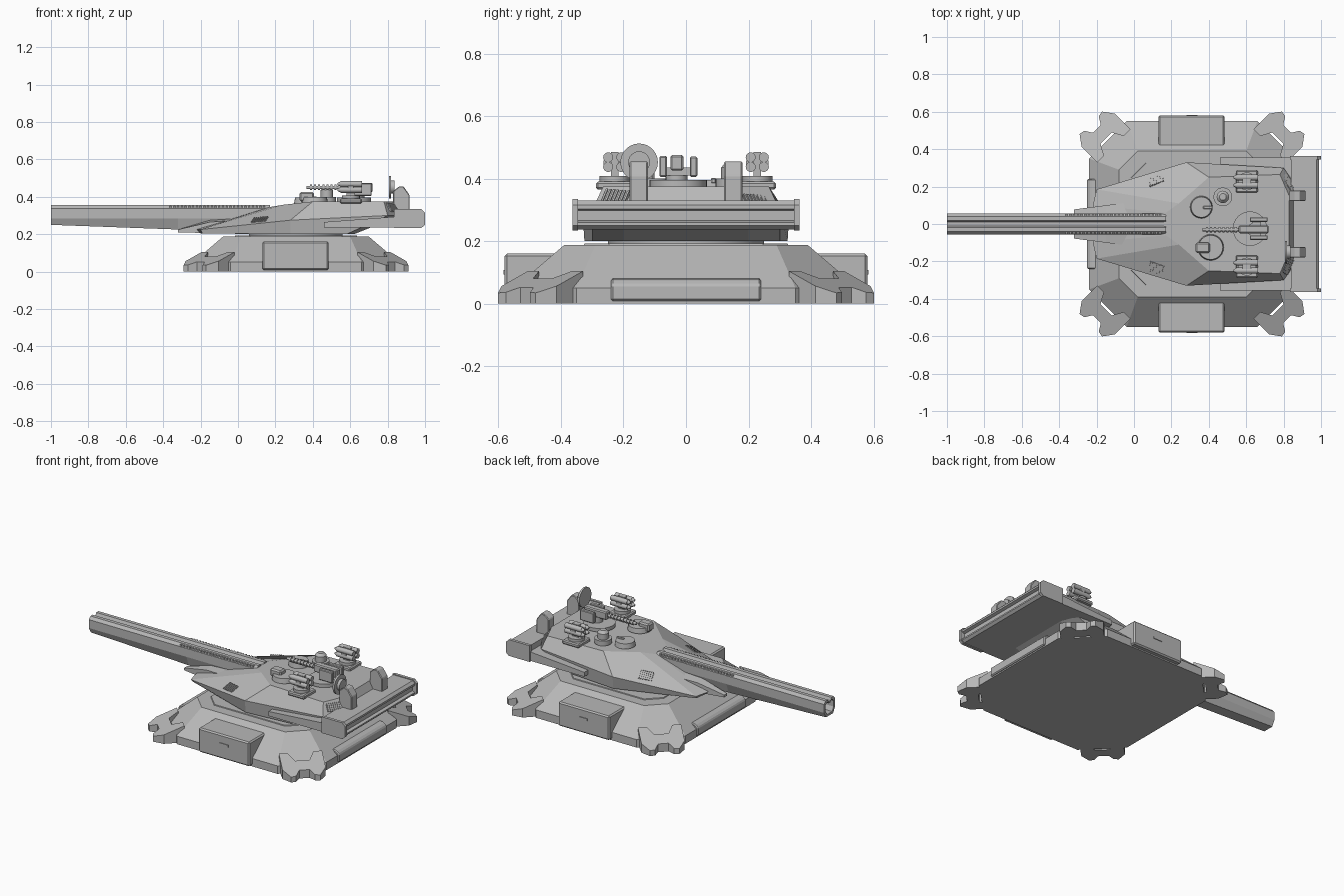
import bpy, bmesh, math
from mathutils import Vector, Matrix
from mathutils.bvhtree import BVHTree

if "Cube" in bpy.data.objects:
    bpy.data.objects.remove(bpy.data.objects["Cube"], do_unlink=True)

steel = bpy.data.materials.new("steel_grey")
steel.use_nodes = True
GREY = (0.48, 0.48, 0.48, 1)
steel.diffuse_color = GREY
steel.node_tree.nodes["Principled BSDF"].inputs["Base Color"].default_value = GREY

CX = 0.31  # centre of the base and turning ring


def finish(name, bm, bevel=0, smooth=False):
    bmesh.ops.recalc_face_normals(bm, faces=bm.faces)
    mesh = bpy.data.meshes.new(name)
    bm.to_mesh(mesh)
    bm.free()
    mesh.materials.append(steel)
    ob = bpy.data.objects.new(name, mesh)
    bpy.context.collection.objects.link(ob)
    if bevel:
        mod = ob.modifiers.new("bevel", "BEVEL")
        mod.width, mod.segments = bevel, 1
    if smooth:
        bpy.ops.object.select_all(action="DESELECT")
        ob.select_set(True)
        bpy.context.view_layer.objects.active = ob
        bpy.ops.object.shade_smooth_by_angle(angle=math.radians(35))
    return ob


def loft(name, rings, bevel=0):
    """Skin equal-length rings and cap both ends."""
    bm = bmesh.new()
    loops = [[bm.verts.new(p) for p in ring] for ring in rings]
    n = len(loops[0])
    for a, b in zip(loops, loops[1:]):
        for i in range(n):
            j = (i + 1) % n
            bm.faces.new((a[i], a[j], b[j], b[i]))
    bm.faces.new(loops[0])
    bm.faces.new(loops[-1])
    return finish(name, bm, bevel)


def slab(name, profile, y0, y1, bevel=0):
    """Extrude an x-z profile along y."""
    return loft(name, [[(x, y, z) for x, z in profile] for y in (y0, y1)], bevel)


def box(name, x, y, z, bevel=0):
    """Box from (min, max) pairs."""
    return slab(name, [(x[0], z[0]), (x[1], z[0]), (x[1], z[1]), (x[0], z[1])], *y, bevel)


def cyl(name, centre, r, depth, axis="Z", r2=None, sides=24):
    bm = bmesh.new()
    bmesh.ops.create_cone(bm, cap_ends=True, segments=sides, radius1=r,
                          radius2=r if r2 is None else r2, depth=depth)
    turn = {"X": Matrix.Rotation(math.pi / 2, 4, "Y"),
            "Y": Matrix.Rotation(math.pi / 2, 4, "X"), "Z": Matrix()}[axis]
    bm.transform(Matrix.Translation(centre) @ turn)
    return finish(name, bm, smooth=True)


def octagon(half, cut, z):
    c = half - cut
    quarter = [(half, c), (c, half)]
    pts = quarter + [(-y, x) for x, y in quarter]
    pts += [(-x, -y) for x, y in pts]
    return [(CX + x, y, z) for x, y in pts]


def both(half):
    """Mirror half a ring across y = 0."""
    return list(half) + [(x, -y, z) for x, y, z in reversed(half)]


# Base
loft("base", [octagon(0.55, 0.2, 0.0), octagon(0.55, 0.2, 0.05), octagon(0.39, 0.1, 0.187)])
loft("base_step", [octagon(0.33, 0.08, 0.18), octagon(0.325, 0.08, 0.192)])
cyl("turning_ring", (CX, 0, 0.195), 0.25, 0.04, sides=40)

# Storage boxes on both flanks and sloping end plates
for s, side in ((1, "left"), (-1, "right")):
    box(f"{side}_storage_box", (0.13, 0.485), sorted((s * 0.4, s * 0.58)), (0.008, 0.16), 0.008)
    box(f"{side}_box_handle", (0.28, 0.34), sorted((s * 0.57, s * 0.584)), (0.093, 0.107))
    end = [(CX + s * u, z) for u, z in ((0.45, 0.008), (0.56, 0.008), (0.56, 0.06), (0.54, 0.078), (0.45, 0.085))]
    slab(f"{side}_end_plate", end, -0.24, 0.24, 0.006)

# Claw feet on the four diagonals
claw = [(0.72, 0.03), (0.76, 0.055), (0.765, 0.085), (0.71, 0.125),
        (0.59, 0.125), (0.59, 0.075), (0.65, 0.042)]
claw += [(u, -v) for u, v in reversed(claw)]
for k in range(4):
    spin = Matrix.Translation((CX, 0, 0)) @ Matrix.Rotation(math.pi * (0.25 + k / 2), 4, "Z")
    loft(f"foot_{k + 1}", [[spin @ Vector((u, v, 0)) for u, v in claw],
                           [spin @ Vector((u, v, 0.1 - 0.4 * (u - 0.6))) for u, v in claw]])

# Turret hull
lower = [(-0.2, 0.1, 0.205), (-0.19, 0.17, 0.205), (0.28, 0.325, 0.2), (0.58, 0.3, 0.2), (0.62, 0.2, 0.2)]
shoulder = [(-0.22, 0.1, 0.225), (-0.2, 0.185, 0.225), (0.28, 0.33, 0.275), (0.8, 0.3, 0.3), (0.87, 0.2, 0.3)]
upper = [(0.17, 0.06, 0.345), (0.24, 0.11, 0.357), (0.4, 0.25, 0.375), (0.78, 0.265, 0.375), (0.83, 0.15, 0.375)]
hull = loft("turret_hull", [both(lower), both(shoulder), both(upper)])

# Cheek prongs beside the gun
for s, side in ((1, "left"), (-1, "right")):
    prong = [(-0.32, 0.21), (-0.32, 0.225), (-0.15, 0.275), (0.08, 0.29), (0.08, 0.21)]
    loft(f"{side}_prong", [[(x, s * 0.05, z) for x, z in prong],
                           [(x, s * (0.1 + 0.13 * max(x + 0.15, -0.2)), z - 0.01 * (x > -0.3)) for x, z in prong]])

# Louvred vents laid on the hull facets
tree = BVHTree.FromObject(hull, bpy.context.evaluated_depsgraph_get())
for s, side in ((1, "left"), (-1, "right")):
    for label, x, y, along, w, h in (("front", 0.115, 0.235, (0.95, 0.3, 0), 0.085, 0.055),
                                     ("rear", 0.825, 0.225, (0.55, -0.85, 0), 0.09, 0.05)):
        spot, n, _, _ = tree.ray_cast(Vector((x, s * y, 1)), Vector((0, 0, -1)))
        a = Vector((along[0], s * along[1], 0))
        a = (a - n * a.dot(n)).normalized()
        frame = Matrix((a, n.cross(a), n)).transposed().to_4x4()
        frame.translation = spot
        bm = bmesh.new()
        parts = [(0, w, h, 0.004)] + [((i - 3) / 7 * w, w / 14, h, 0.012) for i in range(7)]
        for off, sx, sy, sz in parts:
            bmesh.ops.create_cube(bm, size=1, matrix=frame @ Matrix.Translation((off, 0, 0))
                                  @ Matrix.Diagonal((sx, sy, sz, 1)))
        finish(f"{side}_{label}_vent", bm)


# Main gun with a grooved top and hollow muzzle
def gun_ring(x, low, k=1):
    half = [(0.01, 0.338), (0.018, 0.355), (0.04, 0.355), (0.055, 0.338), (0.055, 0.285), (0.035, low)]
    return both([(x, y * k, 0.3 + (z - 0.3) * k) for y, z in half])


loft("main_gun", [gun_ring(0.17, 0.215), gun_ring(-0.32, 0.225), gun_ring(-1, 0.25),
                  gun_ring(-1, 0.25, 0.72), gun_ring(-0.93, 0.25, 0.72)])
for s, side in ((1, "left"), (-1, "right")):
    bm = bmesh.new()
    for i in range(26):
        bmesh.ops.create_cube(bm, size=1, matrix=Matrix.Translation((-0.36 + i * 0.02, s * 0.048, 0.345))
                              @ Matrix.Diagonal((0.01, 0.012, 0.014, 1)))
    finish(f"{side}_gun_cooling_slats", bm)

# Rear overhang and grooved rear bar
slab("rear_overhang", [(0.46, 0.237), (0.46, 0.265), (0.86, 0.295), (0.86, 0.237)], -0.355, 0.355)
slab("rear_bar", [(0.84, 0.237), (0.84, 0.33), (0.975, 0.33), (0.99, 0.315), (0.99, 0.303), (0.972, 0.297),
                  (0.972, 0.265), (0.99, 0.259), (0.99, 0.25), (0.975, 0.237)], -0.35, 0.35)
cap = [(0.835, 0.233), (0.835, 0.335), (0.98, 0.335), (1.0, 0.315), (1.0, 0.25), (0.98, 0.233)]
for s, side in ((1, "left"), (-1, "right")):
    slab(f"{side}_bar_end", cap, s * 0.345, s * 0.363)
    # Upright housings on the bar
    slab(f"{side}_housing", [(0.83, 0.3), (0.83, 0.43), (0.86, 0.455), (0.885, 0.455), (0.917, 0.41), (0.917, 0.3)],
         s * 0.122, s * 0.18, 0.004)

    # Four-tube launchers
    y = s * 0.228
    box(f"{side}_launcher_pad", (0.545, 0.662), (y - 0.06, y + 0.06), (0.365, 0.39), 0.006)
    cyl(f"{side}_launcher_turntable", (0.603, y, 0.398), 0.048, 0.02)
    box(f"{side}_launcher_post", (0.58, 0.626), (y - 0.012, y + 0.012), (0.4, 0.485))
    box(f"{side}_launcher_bracket", (0.588, 0.618), (y - 0.036, y + 0.036), (0.445, 0.458))
    for dy in (-0.021, 0.021):
        for z in (0.437, 0.468):
            cyl(f"{side}_launch_tube", (0.605, y + dy, z), 0.016, 0.115, "X", sides=14)
            cyl(f"{side}_tube_tip", (0.54, y + dy, z), 0.006, 0.018, "X", 0.014, 14)

# Searchlight
cyl("searchlight", (0.812, -0.15, 0.452), 0.06, 0.012, "X", sides=28)
cyl("searchlight_back", (0.826, -0.15, 0.452), 0.035, 0.02, "X")

# Roof machine gun
cyl("gun_mount_ring", (0.62, -0.025, 0.385), 0.092, 0.022, sides=32)
cyl("gun_mount_pivot", (0.64, -0.03, 0.41), 0.035, 0.04)
box("machine_gun_body", (0.56, 0.72), (-0.05, -0.008), (0.425, 0.475), 0.006)
for y, z in ((0.012, 0.47), (-0.085, 0.472)):
    box("machine_gun_side_box", (0.62, 0.715), (y, y + 0.024), (0.405, z), 0.004)
box("machine_gun_cradle", (0.63, 0.68), (-0.08, 0.025), (0.41, 0.435))
cyl("machine_gun_barrel", (0.465, -0.03, 0.45), 0.009, 0.2, "X", sides=12)
for i in range(8):
    cyl("barrel_jacket_ring", (0.39 + i * 0.022, -0.03, 0.45), 0.015, 0.011, "X", sides=12)

# Hatches and sights
cyl("left_hatch", (0.36, 0.09, 0.38), 0.06, 0.03, r2=0.055)
box("left_hatch_lever", (0.37, 0.42), (0.08, 0.096), (0.385, 0.402), 0.003)
cyl("sight_ring", (0.475, 0.145, 0.385), 0.05, 0.03)
cyl("sight_drum", (0.475, 0.145, 0.415), 0.033, 0.04)
cyl("sight_cap", (0.475, 0.145, 0.443), 0.033, 0.016, r2=0.018)
cyl("right_hatch", (0.41, -0.125, 0.385), 0.07, 0.03, r2=0.065)
box("periscope", (0.33, 0.405), (-0.155, -0.1), (0.375, 0.425), 0.008)
